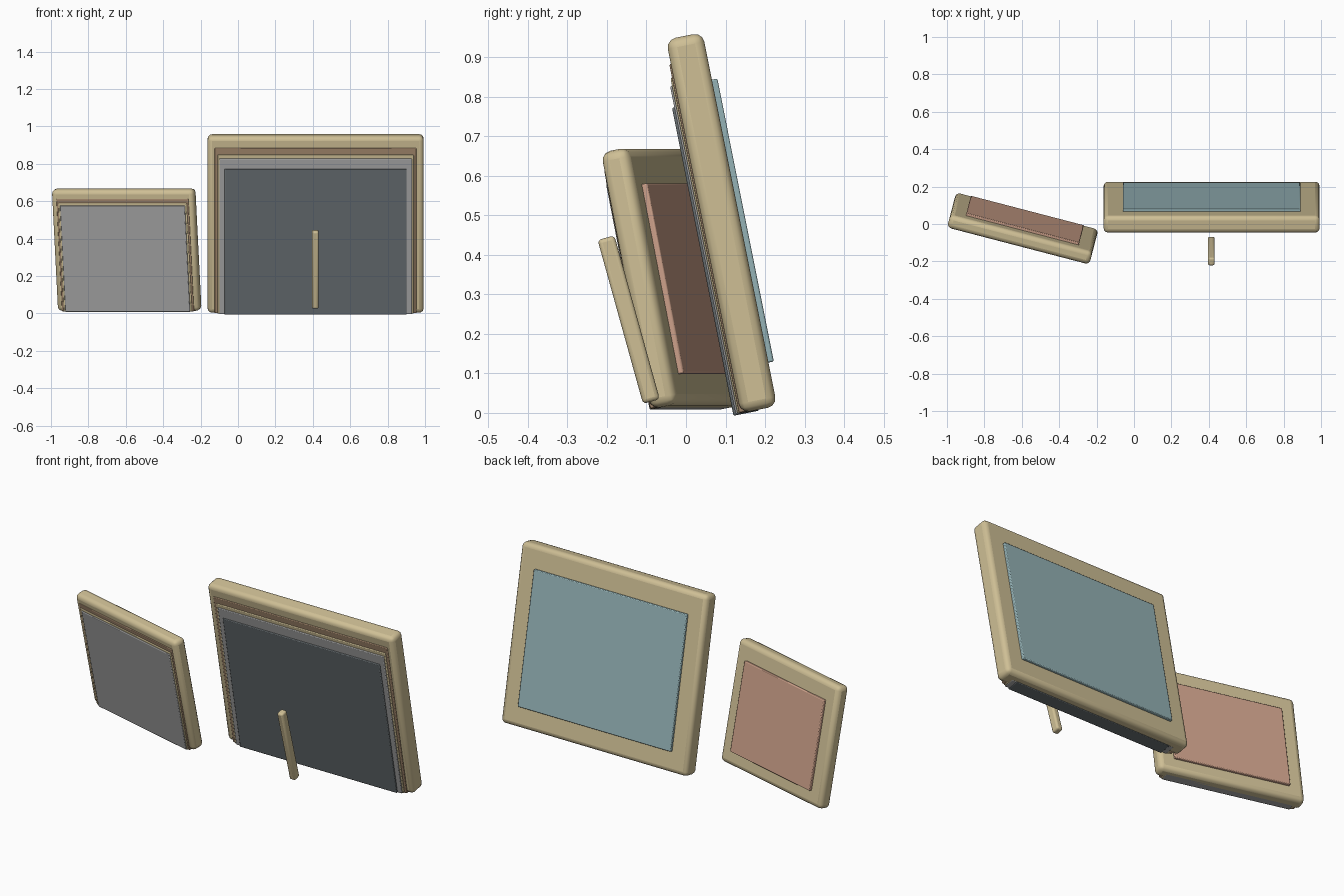
import bpy, math
from mathutils import Matrix, Vector

if "Cube" in bpy.data.objects:
    bpy.data.objects.remove(bpy.data.objects["Cube"])


def material(name, rgb):
    m = bpy.data.materials.new(name)
    m.diffuse_color = (*rgb, 1)
    m.use_nodes = True
    m.node_tree.nodes["Principled BSDF"].inputs["Base Color"].default_value = m.diffuse_color
    return m


TAN = material("tan", (0.62, 0.52, 0.30))
BROWN = material("brown", (0.36, 0.24, 0.15))
GREY = material("grey", (0.38, 0.38, 0.38))
DARK = material("dark_grey", (0.13, 0.15, 0.16))
BLUE = material("blue", (0.30, 0.45, 0.47))
PINK = material("pink", (0.60, 0.35, 0.25))


def box(name, frame, lo, hi, mat, bevel=0.0, segments=2):
    """Box between two local corners, placed by a frame matrix."""
    bpy.ops.mesh.primitive_cube_add(size=1)
    o = bpy.context.object
    o.name = name
    lo, hi = Vector(lo), Vector(hi)
    o.data.transform(Matrix.Translation((lo + hi) / 2) @ Matrix.Diagonal((*(hi - lo), 1)))
    o.matrix_world = frame
    o.data.materials.append(mat)
    if bevel:
        b = o.modifiers.new("bevel", "BEVEL")
        b.width, b.segments = bevel, segments
        bpy.ops.object.shade_smooth_by_angle(angle=math.radians(35))
    return o


def place(x, y, z, tilt, turn=0):
    return (Matrix.Translation((x, y, z)) @ Matrix.Rotation(math.radians(turn), 4, 'Z')
            @ Matrix.Rotation(math.radians(tilt), 4, 'X'))


def photo_frame(name, m, w, h, t, picture, picture_mat, layers):
    # bevelled surround
    box(name + "_surround", m, (-w/2, -t/2, -h/2), (w/2, t/2, h/2), TAN, 0.024, 3)
    # raised picture panel on the +y side
    half, bottom, top = picture
    box(name + "_picture", m, (-half, 0, bottom), (half, t/2 + 0.014, top), picture_mat, 0.004)
    # stepped backing plates, all running down to the bottom edge
    for i, (half, top, out, mat) in enumerate(layers):
        box(f"{name}_backing_{i + 1}", m, (-half, -t/2 - out, -h/2 + 0.003 - out * 0.3),
            (half, 0, top), mat, 0.004)


photo_frame("large_frame", place(0.415, 0.09, 0.481, 11.3), 1.155, 0.964, 0.094,
            (0.475, -0.37, 0.36), BLUE,
            [(0.54, 0.42, 0.004, BROWN), (0.525, 0.385, 0.008, TAN),
             (0.515, 0.365, 0.013, GREY), (0.487, 0.31, 0.019, DARK)])

photo_frame("small_frame", place(-0.595, -0.024, 0.341, 11.3, -14.6), 0.786, 0.662, 0.074,
            (0.312, -0.255, 0.235), PINK,
            [(0.365, 0.285, 0.003, BROWN), (0.355, 0.262, 0.006, TAN),
             (0.345, 0.25, 0.01, GREY)])

# leaning support strut behind the large frame
box("support_strut", place(0.413, -0.145, 0.236, 15.5),
    (-0.018, -0.022, -0.215), (0.018, 0.022, 0.215), TAN, 0.01, 3)
